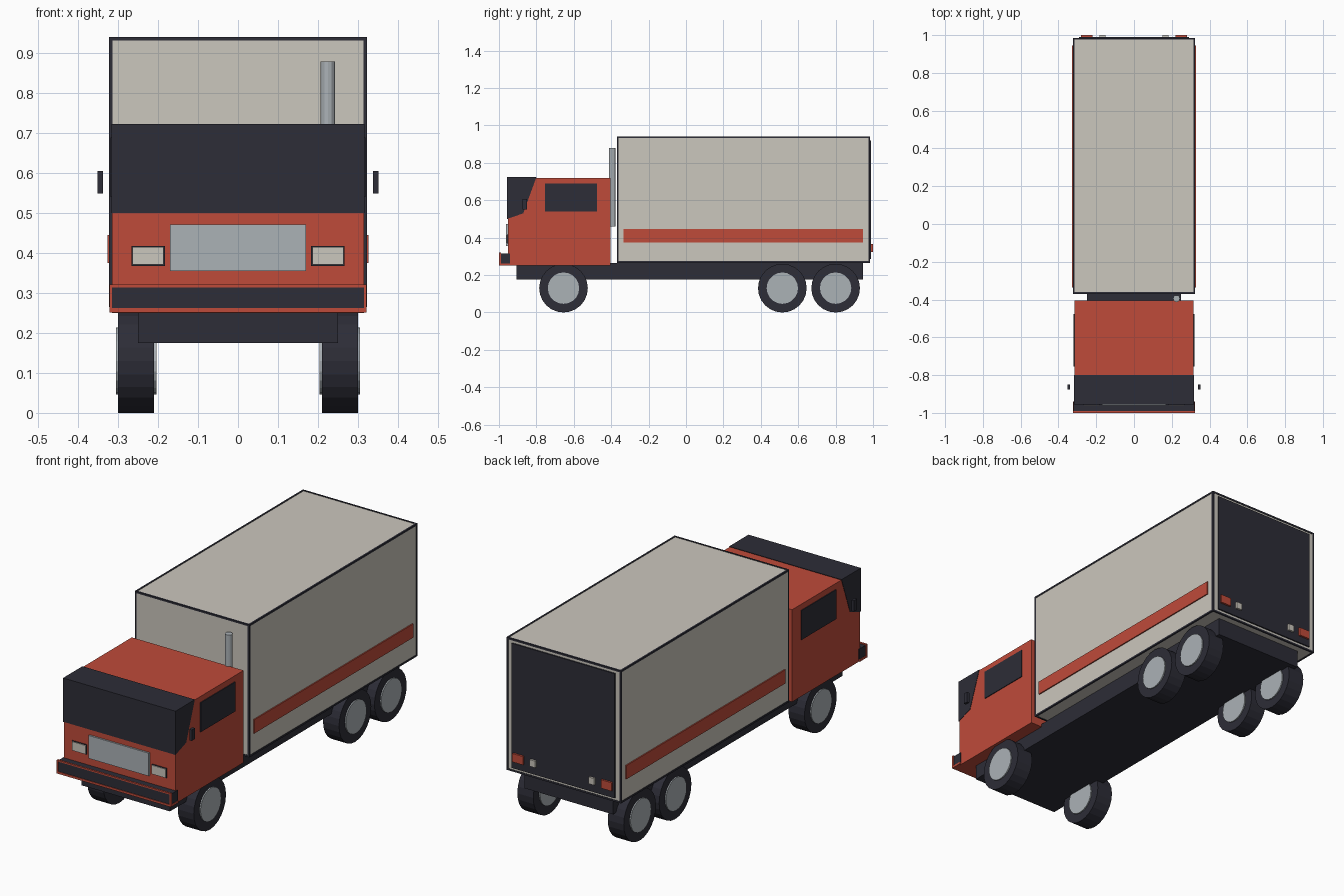
import bpy
import bmesh
import math
from mathutils import Matrix

cube = bpy.data.objects.get("Cube")
if cube:
    bpy.data.objects.remove(cube, do_unlink=True)


def material(name, r, g, b):
    m = bpy.data.materials.new(name)
    m.use_nodes = True
    m.diffuse_color = (r, g, b, 1)
    m.node_tree.nodes["Principled BSDF"].inputs["Base Color"].default_value = (r, g, b, 1)
    return m


RED = material("cab red", 0.52, 0.07, 0.042)
CREAM = material("cargo cream", 0.6, 0.57, 0.51)
DARK = material("charcoal", 0.026, 0.026, 0.038)
METAL = material("pale metal", 0.41, 0.445, 0.47)


def finish(name, bm, mat):
    bmesh.ops.recalc_face_normals(bm, faces=bm.faces)
    mesh = bpy.data.meshes.new(name)
    bm.to_mesh(mesh)
    bm.free()
    mesh.materials.append(mat)
    ob = bpy.data.objects.new(name, mesh)
    bpy.context.collection.objects.link(ob)
    return ob


def box(name, mat, x, y, z):
    """Box from (low, high) ranges on each axis."""
    bm = bmesh.new()
    bmesh.ops.create_cube(bm, size=1)
    for v in bm.verts:
        v.co = [r[0] + (c + 0.5) * (r[1] - r[0]) for c, r in zip(v.co, (x, y, z))]
    return finish(name, bm, mat)


def pair(name, mat, x, y, z):
    """The same box on both sides of the truck."""
    box("left_" + name, mat, x, y, z)
    box("right_" + name, mat, (-x[1], -x[0]), y, z)


def cylinder(name, mat, radius, depth, centre, axis="Z", sides=24):
    bm = bmesh.new()
    bmesh.ops.create_cone(bm, cap_ends=True, segments=sides, radius1=radius,
                          radius2=radius, depth=depth)
    turn = Matrix.Rotation(math.pi / 2, 4, "Y") if axis == "X" else Matrix()
    bm.transform(Matrix.Translation(centre) @ turn)
    return finish(name, bm, mat)


def side_profile(name, mat, half_width, points):
    """Extrude a (y, z) outline across the truck."""
    bm = bmesh.new()
    face = bm.faces.new([bm.verts.new((-half_width, y, z)) for y, z in points])
    new = bmesh.ops.extrude_face_region(bm, geom=[face])["geom"]
    for v in new:
        if isinstance(v, bmesh.types.BMVert):
            v.co.x = half_width
    return finish(name, bm, mat)


# Chassis
box("chassis", DARK, (-0.25, 0.25), (-0.905, 0.945), (0.175, 0.265))

# Cab with wraparound windscreen
box("cab", RED, (-0.315, 0.315), (-0.953, -0.405), (0.25, 0.72))
side_profile("windscreen", DARK, 0.317,
             [(-0.956, 0.5), (-0.956, 0.723), (-0.8, 0.723), (-0.845, 0.6), (-0.87, 0.53)])
pair("side_window", DARK, (0.312, 0.319), (-0.755, -0.476), (0.54, 0.69))
pair("mirror", DARK, (0.338, 0.352), (-0.875, -0.85), (0.55, 0.606))

# Cab front
box("grille", METAL, (-0.17, 0.17), (-0.962, -0.95), (0.355, 0.472))
pair("headlight_surround", DARK, (0.183, 0.267), (-0.957, -0.95), (0.368, 0.418))
pair("headlight", CREAM, (0.186, 0.264), (-0.961, -0.95), (0.371, 0.415))

# Bumper with red edging
box("bumper", DARK, (-0.319, 0.319), (-0.997, -0.94), (0.262, 0.316))
box("bumper_top_edge", RED, (-0.322, 0.322), (-1.0, -0.99), (0.314, 0.321))
box("bumper_bottom_edge", RED, (-0.322, 0.322), (-1.0, -0.94), (0.252, 0.263))
pair("bumper_end_edge", RED, (0.315, 0.322), (-1.0, -0.99), (0.252, 0.321))

# Exhaust stack
cylinder("exhaust", METAL, 0.018, 0.42, (0.225, -0.395, 0.67), sides=12)

# Cargo box
X, Y, Z = (-0.321, 0.321), (-0.368, 0.983), (0.267, 0.939)
box("cargo_box", CREAM, X, Y, Z)
pair("cargo_stripe", RED, (0.319, 0.327), (-0.335, 0.945), (0.375, 0.445))

# Dark trim along the cargo box edges
t, p = 0.007, 0.002


def edge(r, high):
    return (r[1] - t, r[1] + p) if high else (r[0] - p, r[0] + t)


for a in (False, True):
    for b in (False, True):
        tag = f"{'high' if a else 'low'}_{'high' if b else 'low'}"
        box("trim_length_" + tag, DARK, edge(X, a), (Y[0] - p, Y[1] + p), edge(Z, b))
        box("trim_width_" + tag, DARK, (X[0] - p, X[1] + p), edge(Y, a), edge(Z, b))
        box("trim_upright_" + tag, DARK, edge(X, a), edge(Y, b), (Z[0] - p, Z[1] + p))

# Rear door and lamps
box("rear_door", DARK, (-0.29, 0.29), (0.98, 0.99), (0.285, 0.92))
pair("tail_lamp", RED, (0.22, 0.28), (0.985, 1.0), (0.322, 0.365))
pair("reverse_lamp", CREAM, (0.15, 0.182), (0.985, 1.0), (0.326, 0.36))

# Wheels
for axle, y in (("front", -0.655), ("middle", 0.515), ("rear", 0.8)):
    for side, s in (("left", 1), ("right", -1)):
        centre = (s * 0.255, y, 0.13)
        cylinder(f"{axle}_{side}_tyre", DARK, 0.13, 0.09, centre, "X")
        cylinder(f"{axle}_{side}_hub", METAL, 0.084, 0.102, centre, "X", 20)
